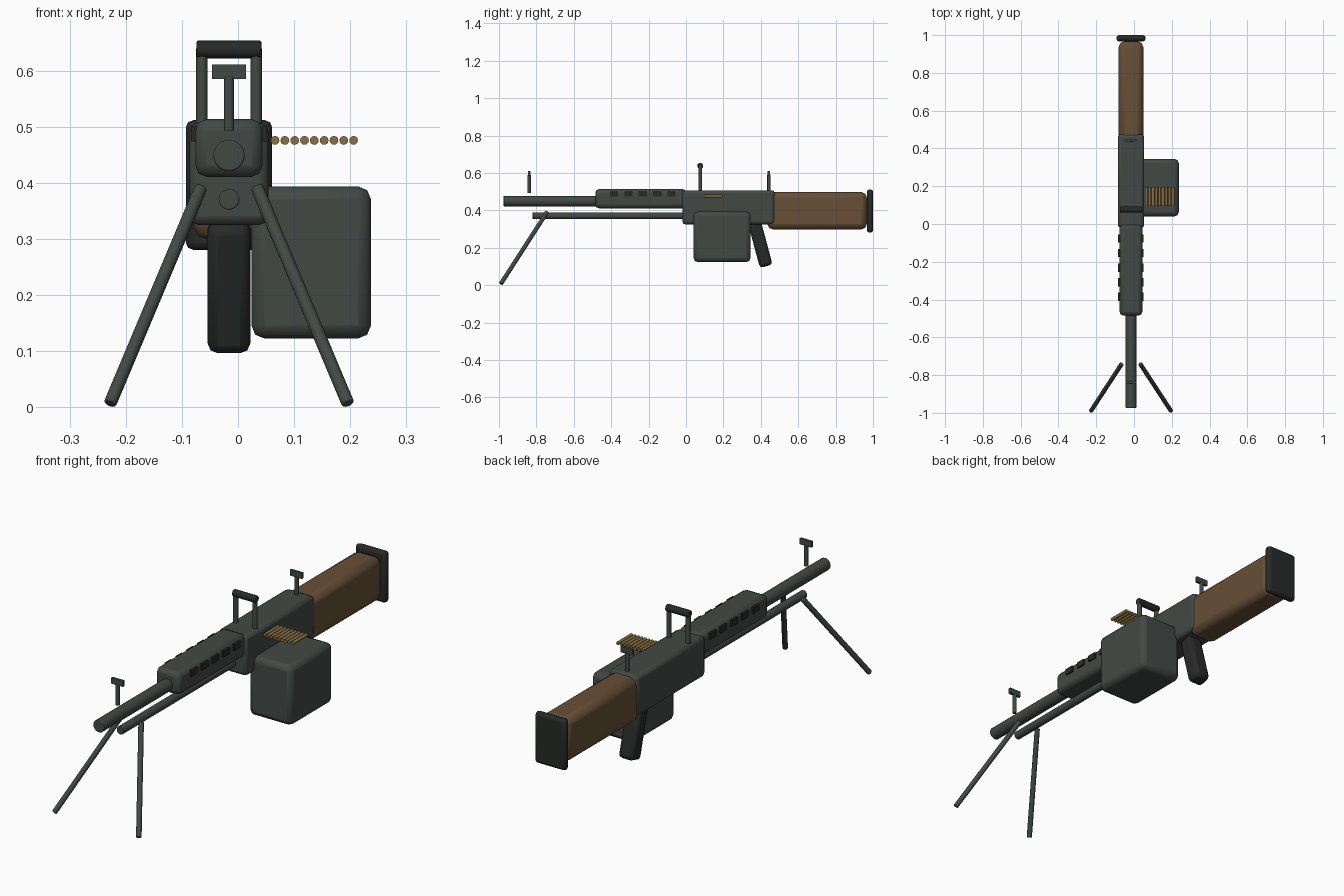
import bpy, math
from mathutils import Vector

if "Cube" in bpy.data.objects:
    bpy.data.objects.remove(bpy.data.objects["Cube"])

CX = -0.016  # centre line of the long parts


def material(name, rgb):
    m = bpy.data.materials.new(name)
    m.diffuse_color = (*rgb, 1)
    m.use_nodes = True
    m.node_tree.nodes["Principled BSDF"].inputs["Base Color"].default_value = m.diffuse_color
    return m


METAL = material("dark_metal", (0.055, 0.066, 0.06))
BLACK = material("black_rubber", (0.02, 0.023, 0.021))
WOOD = material("brown_wood", (0.135, 0.078, 0.038))
BRASS = material("brass", (0.25, 0.16, 0.055))


def finish(o, name, mat, bevel, segs):
    o.name = name
    o.data.materials.append(mat)
    if bevel:
        b = o.modifiers.new("bevel", 'BEVEL')
        b.width, b.segments = bevel, segs
        b.limit_method = 'ANGLE'
        b.angle_limit = math.radians(40)
    bpy.ops.object.shade_smooth_by_angle(angle=math.radians(30))
    return o


def box(name, lo, hi, mat=METAL, bevel=0.0, segs=2, tilt=0.0):
    lo, hi = Vector(lo), Vector(hi)
    bpy.ops.mesh.primitive_cube_add(size=1, location=(lo + hi) / 2)
    o = bpy.context.object
    o.scale = hi - lo
    bpy.ops.object.transform_apply(location=False, rotation=False, scale=True)
    o.rotation_euler.x = tilt
    return finish(o, name, mat, bevel, segs)


def rod(name, a, b, r, mat=METAL, bevel=0.0, sides=20):
    a, b = Vector(a), Vector(b)
    bpy.ops.mesh.primitive_cylinder_add(vertices=sides, radius=r, depth=(b - a).length,
                                        location=(a + b) / 2)
    o = bpy.context.object
    o.rotation_euler = (b - a).to_track_quat('Z', 'Y').to_euler()
    return finish(o, name, mat, bevel, 2)


# Main body
box("receiver", (CX - 0.07, -0.02, 0.325), (CX + 0.07, 0.475, 0.507), bevel=0.016)
box("handguard", (CX - 0.06, -0.485, 0.411), (CX + 0.06, 0.0, 0.514), bevel=0.02)
rod("barrel", (CX, -0.975, 0.449), (CX, -0.3, 0.449), 0.028, bevel=0.003, sides=24)
rod("gas_tube", (CX, -0.82, 0.371), (CX, 0.05, 0.371), 0.0185, bevel=0.002)

# Stock and butt pad
box("stock", (CX - 0.065, 0.435, 0.298), (CX + 0.065, 0.967, 0.498), WOOD, 0.03)
box("butt_pad", (CX - 0.077, 0.967, 0.281), (CX + 0.077, 1.0, 0.512), BLACK, 0.013)

# Grip and ammunition box
box("grip", (CX - 0.038, 0.363, 0.097), (CX + 0.038, 0.433, 0.337), BLACK, 0.018,
    tilt=math.radians(15))
box("ammo_box", (0.024, 0.04, 0.123), (0.237, 0.345, 0.394), bevel=0.023)

# Belt of cartridges
for i in range(9):
    x = 0.066 + i * 0.0175
    rod(f"cartridge_{i + 1}", (x, 0.095, 0.476), (x, 0.195, 0.476), 0.0078, BRASS, sides=12)

# Handguard vents, both sides
for s in (-1, 1):
    for i in range(5):
        y = -0.077 - i * 0.077
        x = CX + s * 0.0625
        box(f"vent_{s}_{i + 1}", (x - 0.005, y - 0.022, 0.474), (x + 0.005, y + 0.022, 0.502), BLACK)

# Carry handle
for s in (-1, 1):
    x = CX + s * 0.0485
    rod(f"handle_post_{s}", (x, 0.076, 0.49), (x, 0.076, 0.64), 0.0105, sides=16)
rod("handle_bar", (CX - 0.058, 0.076, 0.638), (CX + 0.058, 0.076, 0.638), 0.016, BLACK, 0.004)

# Front and rear sights
for name, y in (("front", -0.838), ("rear", 0.443)):
    rod(name + "_sight_post", (CX, y, 0.494), (CX, y, 0.59), 0.009, sides=16)
    box(name + "_sight_blade", (CX - 0.03, y - 0.006, 0.585), (CX + 0.03, y + 0.006, 0.611))

# Bipod legs
for s in (-1, 1):
    rod(f"bipod_leg_{s}", (CX + s * 0.05, -0.742, 0.392), (CX + s * 0.212, -0.99, 0.007),
        0.0115, bevel=0.003, sides=16)
